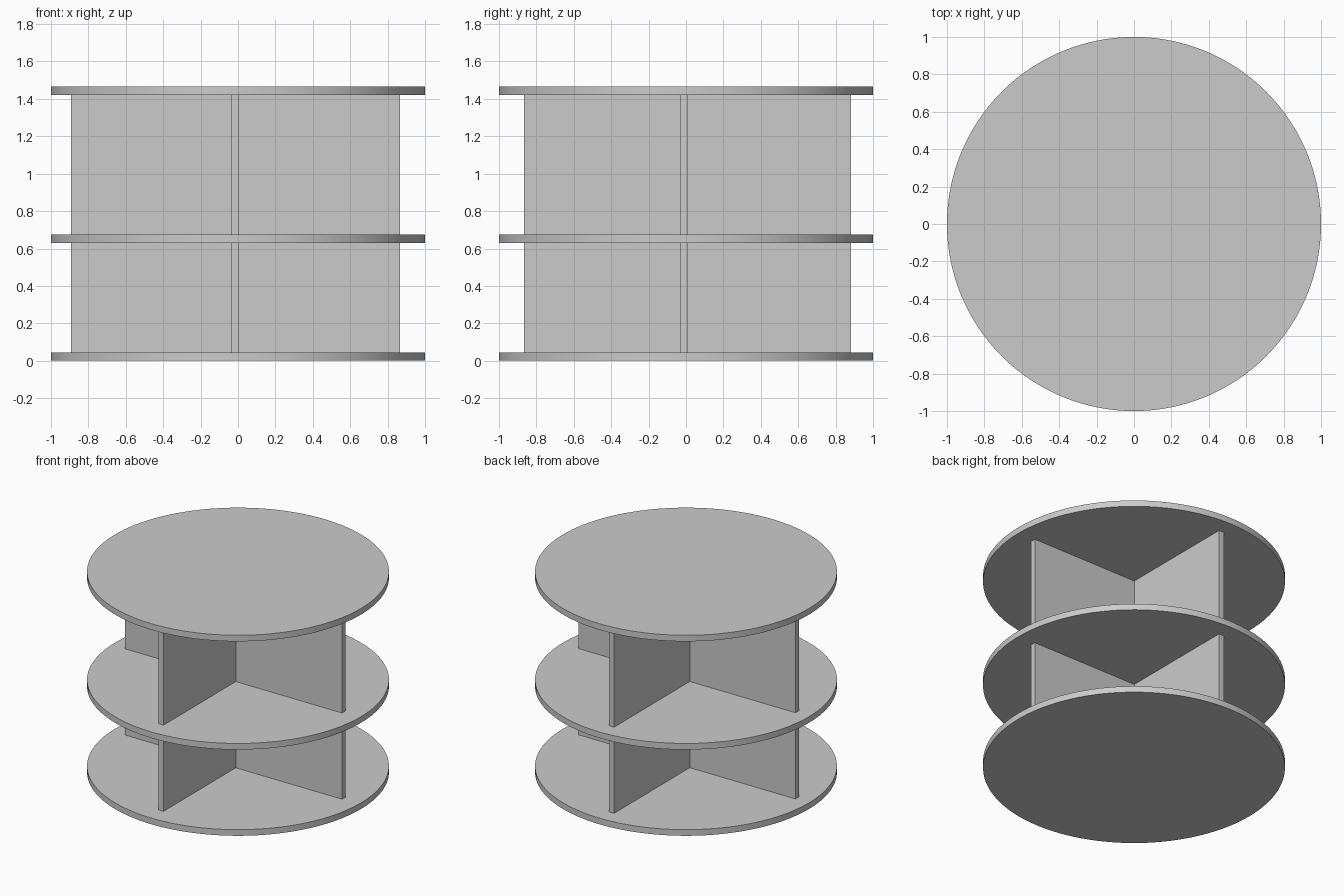
import bpy

if "Cube" in bpy.data.objects:
    bpy.data.objects.remove(bpy.data.objects["Cube"])

T = 0.045                                  # board thickness
SHELF_BOTTOMS = {"bottom_shelf": 0.0, "middle_shelf": 0.63, "top_shelf": 1.421}


def disc(name, z):
    bpy.ops.mesh.primitive_cylinder_add(vertices=128, radius=1, depth=T,
                                        location=(0, 0, z + T / 2))
    bpy.context.object.name = name
    bpy.ops.object.shade_smooth_by_angle()


def box(name, lo, hi):
    bpy.ops.mesh.primitive_cube_add(size=1, location=[(a + b) / 2 for a, b in zip(lo, hi)])
    ob = bpy.context.object
    ob.name = name
    ob.scale = [b - a for a, b in zip(lo, hi)]
    bpy.ops.object.transform_apply(location=False, rotation=False, scale=True)


# Three round shelves
for name, z in SHELF_BOTTOMS.items():
    disc(name, z)

# Crossed dividers in each tier: one full board, two half boards butting against it
X0, X1 = -0.037, 0.005                     # front-to-back board
Y0, Y1 = -0.033, 0.009                     # side-to-side board
for tier, z0, z1 in (("lower", T, 0.63), ("upper", 0.63 + T, 1.421)):
    box(tier + "_cross_divider", (-0.892, Y0, z0), (0.865, Y1, z1))
    box(tier + "_front_divider", (X0, -0.867, z0), (X1, Y0, z1))
    box(tier + "_back_divider", (X0, Y1, z0), (X1, 0.883, z1))
